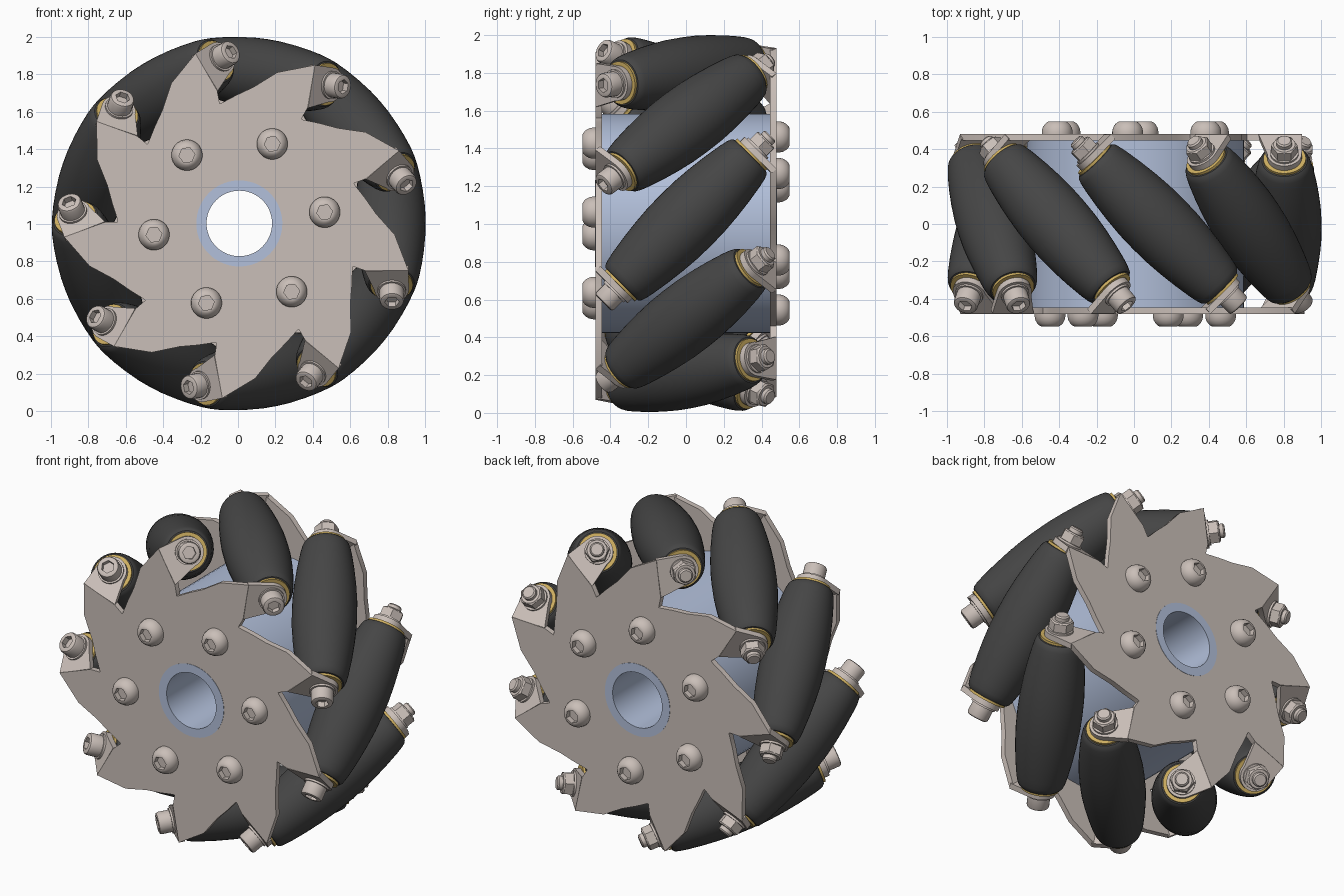
import bpy, bmesh
from math import radians, sin, cos, pi
from mathutils import Matrix, Vector

cube = bpy.data.objects.get("Cube")
if cube:
    bpy.data.objects.remove(cube, do_unlink=True)

ROLLERS = 9
STEP = 360 / ROLLERS
MID = 81.3            # angle of the first roller's centre
AXIS_R = 0.806        # distance from wheel axis to roller axis


def material(name, rgb, rough=0.5):
    m = bpy.data.materials.new(name)
    m.use_nodes = True
    color = (*rgb, 1)
    m.diffuse_color = color
    bsdf = m.node_tree.nodes["Principled BSDF"]
    bsdf.inputs["Base Color"].default_value = color
    bsdf.inputs["Roughness"].default_value = rough
    return m


STEEL = material("warm_steel", (0.59, 0.52, 0.48))
BLUE = material("pale_blue_metal", (0.45, 0.53, 0.71))
RUBBER = material("dark_rubber", (0.06, 0.06, 0.06))
BRASS = material("brass", (0.62, 0.43, 0.12))


def loft(name, loops, mat, closed=False):
    """Bridge loops of points; cap both ends unless closed into a ring."""
    bm = bmesh.new()
    rings = [[bm.verts.new(p) for p in loop] for loop in loops]
    pairs = list(zip(rings, rings[1:]))
    if closed:
        pairs.append((rings[-1], rings[0]))
    else:
        bm.faces.new(rings[0])
        bm.faces.new(rings[-1])
    for a, b in pairs:
        for i in range(len(a)):
            j = (i + 1) % len(a)
            bm.faces.new((a[i], a[j], b[j], b[i]))
    bmesh.ops.recalc_face_normals(bm, faces=bm.faces)
    for f in bm.faces:
        f.smooth = True
    for e in bm.edges:
        e.smooth = e.calc_face_angle(0) < radians(32)
    mesh = bpy.data.meshes.new(name)
    bm.to_mesh(mesh)
    bm.free()
    mesh.materials.append(mat)
    return mesh


def lathe(name, profile, mat, segs=24, closed=False):
    """Spin (radius, height) about z; a negative radius gives a hexagon."""
    def ring(r, z):
        pts = []
        for i in range(segs):
            a = 2 * pi * i / segs
            rr = r if r > 0 else -r / cos(a % (pi / 3) - pi / 6)
            pts.append((rr * cos(a), rr * sin(a), z))
        return pts
    return loft(name, [ring(r, z) for r, z in profile], mat, closed)


def place(name, mesh, matrix):
    ob = bpy.data.objects.new(name, mesh)
    bpy.context.collection.objects.link(ob)
    ob.matrix_world = matrix


def wheel(angle):
    """Frame with x radial, y tangential, z out of the front face."""
    return (Matrix.Translation((0.007, 0, 1.003))
            @ Matrix.Rotation(pi / 2, 4, 'X')
            @ Matrix.Rotation(radians(angle), 4, 'Z'))


FLIP = Matrix.Rotation(pi, 4, 'X')
SIDES = (("front", Matrix.Identity(4)), ("back", FLIP))
TO_AXIS = Matrix.Translation((AXIS_R, 0, 0)) @ Matrix.Rotation(pi / 4, 4, 'X')

# Hub with bosses flush with the side plates
hub = lathe("hub", [(0.175, -0.482), (0.23, -0.482), (0.23, -0.45), (0.58, -0.45),
                    (0.58, 0.45), (0.23, 0.45), (0.23, 0.482), (0.175, 0.482)],
            BLUE, 72, closed=True)
place("hub", hub, wheel(0))

# Side plate: saw-tooth outline around a centre hole, one tooth per roller
notch = radians(-22)
tooth = [Vector((0.65 * cos(notch), 0.65 * sin(notch))), Vector((0.665, -0.267)),
         Vector((0.898, -0.272)), Vector((0.829, -0.079)), Vector((0.732, 0.035)),
         Vector((0.675, 0.12)), Vector((0.65 * cos(0.3), 0.65 * sin(0.3)))]
outline = []
for k in range(ROLLERS):
    turn = Matrix.Rotation(radians(STEP * k), 2)
    outline += [turn @ p for p in tooth]
hole = [p.normalized() * 0.22 for p in outline]
plate = loft("side_plate", [[(p.x, p.y, z) for p in pts] for pts, z in
                            ((hole, 0.48), (outline, 0.48), (outline, 0.445), (hole, 0.445))],
             STEEL, closed=True)

# Bent tab: rounded ear square to the roller axis
ear = [(0.665 - AXIS_R, 0.148), (0.898 - AXIS_R, 0.148)]
ear += [(0.092 * cos(a), 0.092 * sin(a)) for a in [-pi * i / 14 for i in range(15)]]
tab = loft("tab", [[(x, y, z) for x, y in ear] for z in (0.495, 0.53)], STEEL)

# Barrel-shaped roller
half = [(0.1, 0.484), (0.122, 0.48), (0.134, 0.468), (0.142, 0.445), (0.152, 0.4),
        (0.168, 0.3), (0.18, 0.2), (0.188, 0.1)]
barrel = half + [(0.19, 0)] + [(r, -z) for r, z in reversed(half)]
roller = lathe("roller", barrel, RUBBER, 40)

# Roller hardware
bushing = lathe("bushing", [(0.114, 0.47), (0.114, 0.496)], BRASS, 32)
washer = lathe("washer", [(0.076, 0.528), (0.076, 0.542)], STEEL)
cap_screw = lathe("cap_screw", [(0.066, 0.54), (0.066, 0.606), (0.061, 0.616), (0.052, 0.62),
                                (-0.034, 0.62), (-0.034, 0.585)], STEEL)
nut = lathe("nut", [(-0.062, 0.54), (-0.062, 0.594), (0.058, 0.602), (0.042, 0.602),
                    (0.042, 0.624), (0.034, 0.632)], STEEL)

# Domed hub screw with a hexagon socket
button = lathe("hub_screw", [(0.083, 0), (0.083, 0.014), (0.079, 0.034), (0.068, 0.053),
                             (0.056, 0.064), (0.046, 0.069), (-0.037, 0.069),
                             (-0.037, 0.035)], STEEL)

for side, flip in SIDES:
    base = wheel(MID) @ flip
    place(side + "_plate", plate, base)
    for i in range(6):
        spin = Matrix.Rotation(radians(-13.8 + 60 * i), 4, 'Z')
        place(f"{side}_hub_screw_{i + 1}", button,
              base @ spin @ Matrix.Translation((0.46, 0, 0.479)))

for k in range(ROLLERS):
    sector = wheel(MID + STEP * k)
    place(f"roller_{k + 1}", roller, sector @ TO_AXIS)
    for side, flip in SIDES:
        end = sector @ flip @ TO_AXIS
        fastener = cap_screw if side == "front" else nut
        for part in (tab, bushing, washer, fastener):
            place(f"{side}_{part.name}_{k + 1}", part, end)
